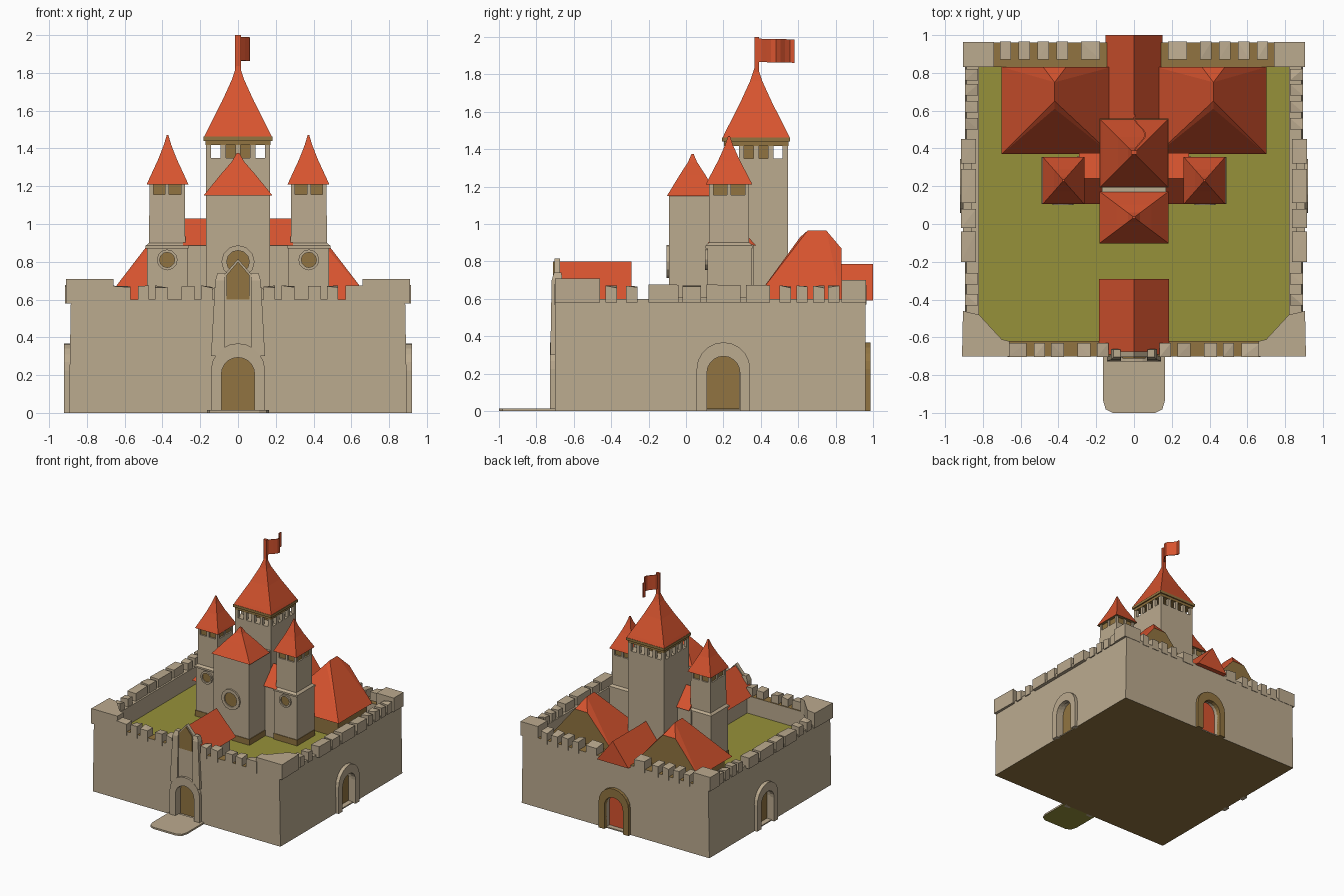
import bpy, bmesh, math, random
from mathutils import Matrix, Vector

if "Cube" in bpy.data.objects:
    bpy.data.objects.remove(bpy.data.objects["Cube"])

random.seed(4)


def material(name, col):
    m = bpy.data.materials.new(name)
    m.diffuse_color = (*col, 1)
    m.use_nodes = True
    m.node_tree.nodes["Principled BSDF"].inputs["Base Color"].default_value = m.diffuse_color
    return m


STONE = material("stone", (0.50, 0.405, 0.275))
RED = material("red_tile", (0.68, 0.088, 0.028))
GRASS = material("grass", (0.305, 0.283, 0.042))
BROWN = material("brown_wood", (0.285, 0.175, 0.052))


def finish(name, bm, *mats, rule=None):
    bmesh.ops.recalc_face_normals(bm, faces=bm.faces)
    bm.normal_update()
    if rule:
        for f in bm.faces:
            f.material_index = rule(f)
    me = bpy.data.meshes.new(name)
    bm.to_mesh(me)
    bm.free()
    for m in mats:
        me.materials.append(m)
    ob = bpy.data.objects.new(name, me)
    bpy.context.collection.objects.link(ob)
    return ob


def hull(name, pts, *mats, rule=None):
    bm = bmesh.new()
    for p in pts:
        bm.verts.new(p)
    bmesh.ops.convex_hull(bm, input=bm.verts)
    bmesh.ops.dissolve_limit(bm, angle_limit=0.01, verts=bm.verts, edges=bm.edges)
    return finish(name, bm, *mats, rule=rule)


def rect(cx, cy, hx, hy, z):
    return [(cx - hx, cy - hy, z), (cx + hx, cy - hy, z), (cx + hx, cy + hy, z), (cx - hx, cy + hy, z)]


def box(name, x0, x1, y0, y1, z0, z1, mat, jit=0.0):
    pts = [(x, y, z + (random.uniform(-jit, jit) if z == z1 else 0))
           for x in (x0, x1) for y in (y0, y1) for z in (z0, z1)]
    return hull(name, pts, mat)


def prism(name, poly, base, vec, *mats, rule=None):
    """Extrude a planar outline; base maps (u,v) to 3D."""
    bm = bmesh.new()
    a = [bm.verts.new(base(u, v)) for u, v in poly]
    b = [bm.verts.new(Vector(base(u, v)) + Vector(vec)) for u, v in poly]
    n = len(a)
    bm.faces.new(a)
    bm.faces.new(b)
    for i in range(n):
        bm.faces.new((a[i], a[(i + 1) % n], b[(i + 1) % n], b[i]))
    return finish(name, bm, *mats, rule=rule)


def loft(name, rings, *mats, rule=None):
    bm = bmesh.new()
    rs = [[bm.verts.new(p) for p in r] for r in rings]
    for a, b in zip(rs, rs[1:]):
        for i in range(len(a)):
            j = (i + 1) % len(a)
            bm.faces.new((a[i], a[j], b[j], b[i]))
    bm.faces.new(rs[0])
    bm.faces.new(rs[-1])
    return finish(name, bm, *mats, rule=rule)


def spire(name, cx, cy, hx, hy, z0, z1, sag=0.46):
    # concave pyramid roof with brown underside
    h = z1 - z0
    rings = [rect(cx, cy, hx * k, hy * k, z0 + h * t)
             for t, k in ((0, 1), (0.07, 0.93), (0.5, sag), (0.8, 0.18), (1, 0.04))]
    loft(name, rings, RED, BROWN, rule=lambda f: 1 if f.normal.z < -0.9 else 0)


def arch(w, spring, n=10):
    return [(-w, 0)] + [(-w * math.cos(math.pi * i / n), spring + w * math.sin(math.pi * i / n))
                        for i in range(n + 1)] + [(w, 0)]


# walled yard: outer wall, wall walk, grass floor, brown underside
yard = loft("outer_wall", [rect(0, 0.13, 0.895, 0.83, 0), rect(0, 0.13, 0.885, 0.83, 0.6),
                           rect(0, 0.105, 0.82, 0.725, 0.6), rect(0, 0.105, 0.82, 0.725, 0.45)],
            STONE, GRASS, BROWN,
            rule=lambda f: 2 if f.normal.z < -0.9 else 1 if f.normal.z > 0.9 and f.calc_center_median().z < 0.5
            else 2 if f.normal.z > 0.9 and abs(f.calc_center_median().x) < 0.3 else 0)

# four arched doors: recess, door leaf, stone surround
for side, org, ang, leaf, ring in (("front", (0, -0.7), 0, BROWN, STONE), ("right", (0.893, 0.2), 90, BROWN, STONE),
                                   ("back", (0, 0.96), 180, RED, BROWN), ("left", (-0.893, 0.2), -90, BROWN, STONE)):
    M = Matrix.Translation((*org, 0)) @ Matrix.Rotation(math.radians(ang), 4, 'Z')

    def at(d):
        return lambda u, v: M @ Vector((u, -d, v))
    out = M.to_3x3() @ Vector((0, -1, 0))
    cut = prism("door_cutter", arch(0.088, 0.205), lambda u, v: M @ Vector((u, 0.05, v + 0.01)), out * 0.1, STONE)
    cut.hide_render = True
    mod = yard.modifiers.new("recess", 'BOOLEAN')
    mod.object = cut
    mod.solver = 'EXACT'
    bpy.context.view_layer.objects.active = yard
    bpy.ops.object.modifier_apply(modifier=mod.name)
    bpy.data.objects.remove(cut)
    prism(side + "_door", arch(0.087, 0.205), lambda u, v: M @ Vector((u, 0.049, v + 0.011)), out * 0.008, leaf)
    outline = arch(0.143, 0.225) + arch(0.088, 0.205)[::-1]
    prism(side + "_door_surround", outline, at(-0.01), out * 0.037, ring)

# entrance slab with rounded end
slab = [(-0.165, -0.68), (-0.165, -0.93), (-0.15, -0.98), (-0.11, -1.0),
        (0.11, -1.0), (0.15, -0.98), (0.165, -0.93), (0.165, -0.68)]
prism("entrance_slab", slab, lambda u, v: (u, v, 0), (0, 0, 0.015), STONE, GRASS,
      rule=lambda f: 1 if f.normal.z < -0.9 else 0)

for s in (-1, 1):
    # front corner caps with inner chamfer
    cap = [(0.91, -0.7), (0.905, -0.46), (0.82, -0.48), (0.7, -0.61), (0.66, -0.62), (0.66, -0.7)]
    prism("front_corner_cap", [(s * u, v) for u, v in cap], lambda u, v: (u, v, 0.58), (0, 0, 0.13), STONE)
    tri = [(0.83, -0.48), (0.7, -0.63), (0.83, -0.63)]
    prism("front_corner_fill", [(s * u, v) for u, v in tri], lambda u, v: (u, v, 0.44), (0, 0, 0.15), STONE)
    box("back_corner_cap", s * 0.74, s * 0.905, 0.83, 0.963, 0.58, 0.7, STONE)
    # battlements on the front and back walls
    for x, w in ((0.165, 0.03), (0.265, 0.035), (0.405, 0.035), (0.5, 0.03), (0.62, 0.05)):
        box("front_merlon", s * (x - w), s * (x + w), -0.705, -0.63, 0.57, 0.668, STONE, 0.008)
    for x, w in ((0.23, 0.05), (0.38, 0.03), (0.48, 0.03), (0.58, 0.03), (0.68, 0.03)):
        box("back_merlon", s * (x - w), s * (x + w), 0.87, 0.965, 0.57, 0.668, STONE, 0.008)
    # side battlements, projecting in the middle
    box("side_parapet", s * 0.86, s * 0.905, -0.2, 0.45, 0.58, 0.61, STONE)
    for y, w in ((-0.12, 0.08), (0.03, 0.05), (0.2, 0.09), (0.385, 0.065)):
        box("side_middle_merlon", s * 0.835, s * 0.915, y - w, y + w, 0.58, 0.672, STONE, 0.006)
    for y, w in ((-0.4, 0.03), (-0.29, 0.03), (0.53, 0.03), (0.62, 0.03), (0.71, 0.03), (0.79, 0.03)):
        box("side_merlon", s * 0.825, s * 0.895, y - w, y + w, 0.58, 0.665, STONE, 0.008)
    # gate pilasters
    loft("gate_pilaster", [rect(s * 0.107, -0.69, 0.036, 0.035, 0.3), rect(s * 0.095, -0.69, 0.026, 0.028, 0.7),
                           rect(s * 0.09, -0.685, 0.018, 0.02, 0.74)], STONE)

    # side towers with window band and pointed roof
    tx, ty = s * 0.375, 0.23
    box("side_tower_base", s * 0.265, s * 0.483, 0.115, 0.35, 0.44, 0.88, STONE)
    box("side_tower_foot", s * 0.26, s * 0.487, 0.11, 0.355, 0.44, 0.5, BROWN)
    loft("side_tower_shaft", [rect(tx, ty, 0.114, 0.125, 0.87), rect(tx, ty, 0.114, 0.125, 0.885),
                              rect(tx, ty, 0.096, 0.108, 0.9), rect(tx, ty, 0.094, 0.106, 1.155)], STONE)
    box("side_tower_lantern", tx - 0.082, tx + 0.082, ty - 0.094, ty + 0.094, 1.15, 1.215, BROWN)
    for i in (-1, 0, 1):
        for j in (-1, 0, 1):
            if i or j:
                px, py = tx + i * 0.083, ty + j * 0.095
                box("side_tower_post", px - 0.011, px + 0.011, py - 0.011, py + 0.011, 1.15, 1.215, STONE)
    spire("side_tower_roof", s * 0.373, ty, 0.11, 0.125, 1.21, 1.47)

    # linking hall with ridge roof
    box("link_hall", s * 0.1, s * 0.3, 0.125, 0.36, 0.44, 0.89, STONE)
    hull("link_hall_roof", [(s * x, y, z) for x in (0.1, 0.29)
                            for y, z in ((0.105, 0.885), (0.375, 0.885), (0.24, 1.03))], RED)

    # rear wing halls: hipped roofs with brown gable behind
    box("wing_hall", s * 0.16, s * 0.66, 0.42, 0.81, 0.44, 0.62, BROWN)
    hull("wing_roof", [(s * x, y, z) for x, y, z in (
        (0.12, 0.37, 0.6), (0.7, 0.37, 0.6), (0.7, 0.83, 0.6), (0.12, 0.83, 0.6),
        (0.42, 0.61, 0.93), (0.42, 0.65, 0.965), (0.42, 0.75, 0.965), (0.48, 0.83, 0.87), (0.36, 0.83, 0.87))],
        RED, BROWN, rule=lambda f: 1 if f.normal.y > 0.95 or f.normal.z < -0.9 else 0)

# gatehouse: stone bay, gable roof, pointed window
box("gate_bay", -0.09, 0.09, -0.708, -0.64, 0.33, 0.62, STONE)


def gable_roof(name, hw, y0, y1, z0, z1, *mats):
    prism(name, [(-hw, z0), (0, z1), (hw, z0)], lambda u, v: (u, y0, v), (0, y1 - y0, 0), *mats,
          rule=lambda f: 1 if abs(f.normal.y) > 0.9 or f.normal.z < -0.9 else 0)


gable_roof("gate_roof", 0.185, -0.69, -0.29, 0.6, 0.8, RED, STONE)
box("gate_house", -0.15, 0.15, -0.65, -0.32, 0.44, 0.61, STONE)
prism("gate_window", [(-0.06, 0.6), (-0.06, 0.73), (0, 0.8), (0.06, 0.73), (0.06, 0.6)],
      lambda u, v: (u, -0.712, v), (0, 0.009, 0), BROWN)
prism("gate_window_backing", [(-0.075, 0.6), (-0.075, 0.73), (0, 0.815), (0.075, 0.73), (0.075, 0.6)],
      lambda u, v: (u, -0.704, v), (0, 0.03, 0), STONE)

# rear gate roof
gable_roof("rear_gate_roof", 0.15, 0.52, 1.0, 0.59, 0.785, RED, RED)
box("rear_gate_house", -0.12, 0.12, 0.5, 0.955, 0.44, 0.6, STONE)

# front tower
box("front_tower", -0.17, 0.17, -0.09, 0.2, 0.44, 1.155, STONE)
box("front_tower_foot", -0.175, 0.175, -0.095, 0.2, 0.44, 0.5, BROWN)
spire("front_tower_roof", 0, 0.035, 0.183, 0.137, 1.15, 1.375, 0.5)


def round_window(name, x, y, z, r, rim):
    n = 12
    circ = [(math.cos(2 * math.pi * i / n), math.sin(2 * math.pi * i / n)) for i in range(n)]
    prism(name + "_pane", circ, lambda u, v: (x + u * r, y - 0.004, z + v * r), (0, 0.008, 0), BROWN)
    bm = bmesh.new()
    loops = [[bm.verts.new((x + u * q, y - d, z + v * q)) for u, v in circ]
             for q, d in ((rim, -0.005), (rim, 0.014), (r, 0.014), (r, -0.005))]
    for a, b in zip(loops, loops[1:] + loops[:1]):
        for i in range(n):
            bm.faces.new((a[i], a[(i + 1) % n], b[(i + 1) % n], b[i]))
    finish(name + "_rim", bm, STONE)


round_window("front_round_window", 0, -0.09, 0.8, 0.06, 0.088)
for s in (-1, 1):
    round_window("side_round_window", s * 0.375, 0.115, 0.81, 0.04, 0.055)

# main tower with open belfry, eave, spire
cy = 0.375
box("main_tower", -0.17, 0.17, cy - 0.17, cy + 0.17, 0.44, 1.35, STONE)
box("belfry_core", -0.075, 0.075, cy - 0.075, cy + 0.075, 1.34, 1.45, BROWN)
for i in range(-2, 3):
    for j in range(-2, 3):
        if max(abs(i), abs(j)) == 2:
            px, py = i * 0.078, cy + j * 0.078
            box("belfry_post", px - 0.014, px + 0.014, py - 0.014, py + 0.014, 1.34, 1.42, STONE)
box("belfry_lintel", -0.172, 0.172, cy - 0.172, cy + 0.172, 1.418, 1.445, BROWN)
box("main_eave", -0.182, 0.182, cy - 0.182, cy + 0.182, 1.44, 1.462, BROWN)
spire("main_roof", 0, cy, 0.18, 0.18, 1.46, 1.84, 0.47)

# flag pole and waving flag
box("flag_pole", -0.016, 0.016, cy - 0.008, cy + 0.014, 1.78, 2.0, RED)
wave = [(0.38 + 0.2 * i / 8, 0.03 - 0.03 * math.cos(i * 0.85)) for i in range(9)]
strip = [(x - 0.004, y) for y, x in wave] + [(x + 0.004, y) for y, x in wave[::-1]]
prism("flag", strip, lambda u, v: (u, v, 1.865 + 0.02 * (0.4 - v)), (0, 0, 0.125), RED)
